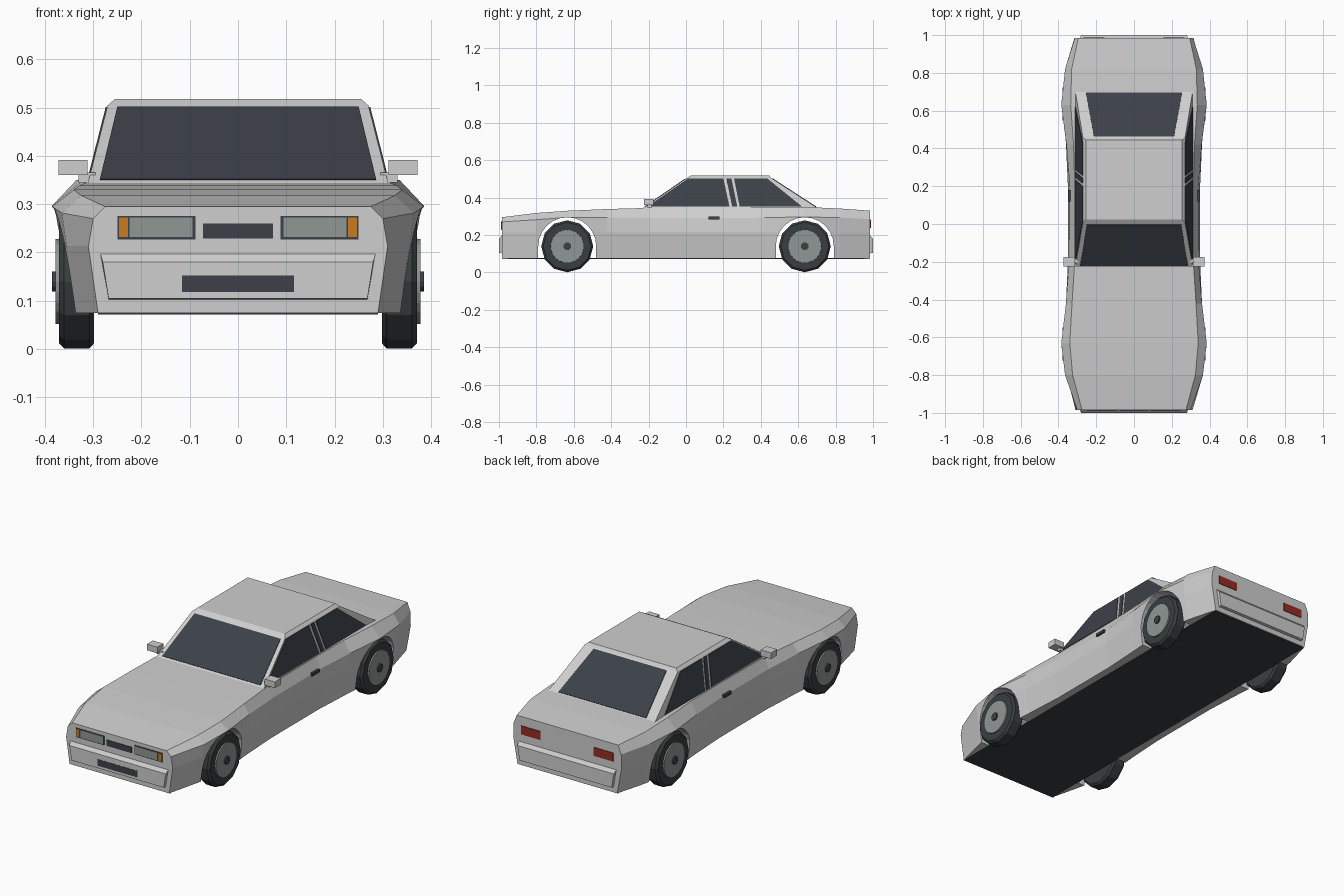
import bpy, bmesh, math
from mathutils import Vector

if "Cube" in bpy.data.objects:
    bpy.data.objects.remove(bpy.data.objects["Cube"], do_unlink=True)


def material(name, r, g, b):
    m = bpy.data.materials.new(name)
    m.use_nodes = True
    m.diffuse_color = (r, g, b, 1)
    bsdf = m.node_tree.nodes["Principled BSDF"]
    bsdf.inputs["Base Color"].default_value = (r, g, b, 1)
    bsdf.inputs["Roughness"].default_value = 0.7
    return m


PAINT = material("silver paint", 0.62, 0.62, 0.62)
GLASS = material("dark glass", 0.045, 0.053, 0.065)
RUBBER = material("black rubber", 0.04, 0.048, 0.052)
METAL = material("grey metal", 0.28, 0.31, 0.295)
AMBER = material("amber", 0.58, 0.2, 0.014)
RED = material("red", 0.31, 0.025, 0.018)


def finish(name, bm, mat):
    bmesh.ops.recalc_face_normals(bm, faces=bm.faces)
    me = bpy.data.meshes.new(name)
    bm.to_mesh(me)
    bm.free()
    me.materials.append(mat)
    ob = bpy.data.objects.new(name, me)
    bpy.context.collection.objects.link(ob)
    return ob


def loft(name, rings, mat):
    """Closed solid through rings of equal point count."""
    bm = bmesh.new()
    rows = [[bm.verts.new(p) for p in ring] for ring in rings]
    n = len(rows[0])
    for a, b in zip(rows, rows[1:]):
        for i in range(n):
            j = (i + 1) % n
            bm.faces.new((a[i], a[j], b[j], b[i]))
    bm.faces.new(rows[0])
    bm.faces.new(rows[-1])
    return finish(name, bm, mat)


def panel(name, pts, mat, t=0.003):
    """Thin plate centred on a flat outline."""
    pts = [Vector(p) for p in pts]
    n = (pts[1] - pts[0]).cross(pts[2] - pts[0]).normalized() * t
    return loft(name, [[p - n for p in pts], [p + n for p in pts]], mat)


def box(name, x, y, z, mat):
    rect = [(x[0], y[0]), (x[1], y[0]), (x[1], y[1]), (x[0], y[1])]
    return loft(name, [[(a, b, h) for a, b in rect] for h in z], mat)


def end_plate(name, x, z, y, mat, t):
    return panel(name, [(x[0], y, z[0]), (x[1], y, z[0]), (x[1], y, z[1]), (x[0], y, z[1])], mat, t)


# Body: y, then half widths at sill, waist, shoulder and top, then shoulder and top heights
BOTTOM, WAIST = 0.075, 0.213
sections = [
    (-0.985, 0.29, 0.31, 0.30, 0.275, 0.27, 0.295),
    (-0.80, 0.335, 0.355, 0.365, 0.325, 0.282, 0.318),
    (-0.63, 0.36, 0.375, 0.385, 0.34, 0.295, 0.33),
    (-0.42, 0.342, 0.36, 0.36, 0.328, 0.293, 0.339),
    (-0.2, 0.33, 0.35, 0.342, 0.314, 0.29, 0.345),
    (0.2, 0.33, 0.35, 0.34, 0.314, 0.29, 0.348),
    (0.42, 0.342, 0.36, 0.358, 0.32, 0.293, 0.35),
    (0.63, 0.36, 0.375, 0.385, 0.335, 0.297, 0.35),
    (0.82, 0.335, 0.355, 0.365, 0.33, 0.293, 0.342),
    (0.985, 0.29, 0.315, 0.313, 0.295, 0.285, 0.33),
]
rings = []
for y, sill, waist, shoulder, top, zs, zt in sections:
    half = [(sill, BOTTOM), (waist, WAIST), (shoulder, zs), (top, zt)]
    rings.append([(x, y, z) for x, z in half] + [(-x, y, z) for x, z in reversed(half)])
body = loft("body", rings, PAINT)

# Wheel arches cut through the body
AXLE_Y, AXLE_Z = 0.635, 0.14
for end in (-1, 1):
    arch = [(end * AXLE_Y + 0.155 * math.cos(math.pi * k / 12),
             AXLE_Z + 0.155 * math.sin(math.pi * k / 12)) for k in range(13)]
    arch = [(arch[0][0], 0.0)] + arch + [(arch[-1][0], 0.0)]
    cutter = loft("arch_cutter", [[(x, y, z) for y, z in arch] for x in (-0.5, 0.5)], PAINT)
    mod = body.modifiers.new("arch", 'BOOLEAN')
    mod.operation, mod.solver, mod.object = 'DIFFERENCE', 'EXACT', cutter
    bpy.context.view_layer.update()
    cut = bpy.data.meshes.new_from_object(body.evaluated_get(bpy.context.evaluated_depsgraph_get()))
    body.modifiers.clear()
    body.data = cut
    bpy.data.objects.remove(cutter, do_unlink=True)

box("floor", (-0.29, 0.29), (-0.98, 0.98), (0.072, 0.078), RUBBER)

# Bumpers
for name, s in (("front_bumper", -1), ("rear_bumper", 1)):
    profile = [(0.97, 0.1, 0.268), (1.0, 0.105, 0.268), (1.0, 0.18, 0.28), (0.985, 0.197, 0.285), (0.97, 0.197, 0.285)]
    loft(name, [[(m * x, s * y, z) for y, z, x in profile] for m in (-1, 1)], PAINT)

# Cabin
LOW, HIGH = 0.34, 0.505


def tier(x, y0, y1, z):
    return [(-x, y0, z), (x, y0, z), (x, y1, z), (-x, y1, z)]


loft("cabin", [tier(0.312, -0.235, 0.71, LOW), tier(0.27, 0.005, 0.455, HIGH),
               tier(0.255, 0.025, 0.445, 0.518)], PAINT)


def slope(a, b, z):
    return a + (b - a) * (z - LOW) / (HIGH - LOW)


# Windscreen and rear window lie on the cabin slopes
for name, ya, yb, low, high in (("windscreen", -0.235, 0.005, 0.286, 0.25),
                                ("rear_window", 0.71, 0.455, 0.255, 0.212)):
    panel(name, [(x, slope(ya, yb, z), z) for x, z in
                 ((-low, 0.35), (low, 0.35), (high, 0.5), (-high, 0.5))], GLASS)

# Side windows: lower front, upper front, upper back, lower back
windows = {
    "front_side_window": (-0.205, 0.01, 0.2, 0.232),
    "pillar_strip": (0.247, 0.216, 0.243, 0.274),
    "rear_side_window": (0.287, 0.257, 0.435, 0.62),
}
for side, s in (("left", 1), ("right", -1)):
    for name, ys in windows.items():
        panel(side + "_" + name, [(s * slope(0.312, 0.27, z), y, z)
                                  for y, z in zip(ys, (0.352, 0.501, 0.501, 0.352))], GLASS)

    # Mirrors and door handles
    xs = sorted((s * 0.312, s * 0.372))
    box(side + "_mirror", xs, (-0.225, -0.175), (0.36, 0.392), PAINT)
    box(side + "_mirror_stalk", sorted((s * 0.295, s * 0.33)), (-0.205, -0.185), (0.345, 0.366), PAINT)
    box(side + "_door_handle", sorted((s * 0.33, s * 0.35)), (0.12, 0.18), (0.283, 0.298), GLASS)

    # Lamps
    end_plate(side + "_lamp_frame", (s * 0.088, s * 0.25), (0.227, 0.276), -0.985, GLASS, 0.002)
    end_plate(side + "_headlamp", (s * 0.094, s * 0.225), (0.232, 0.272), -0.985, METAL, 0.004)
    end_plate(side + "_indicator", (s * 0.228, s * 0.247), (0.232, 0.272), -0.985, AMBER, 0.004)
    end_plate(side + "_tail_lamp", (s * 0.155, s * 0.268), (0.237, 0.282), 0.985, RED, 0.003)

# Front openings
end_plate("grille", (-0.073, 0.073), (0.229, 0.26), -0.985, GLASS, 0.003)
end_plate("lower_grille", (-0.116, 0.116), (0.118, 0.152), -0.999, GLASS, 0.002)


# Wheels: stacked rings along the axle
def turned(name, s, y, profile, mat, sides=12):
    loft(name, [[(s * x, y + r * math.cos(math.tau * k / sides), AXLE_Z + r * math.sin(math.tau * k / sides))
                 for k in range(sides)] for x, r in profile], mat)


for side, s in (("left", 1), ("right", -1)):
    for end, y in (("front", -AXLE_Y), ("rear", AXLE_Y)):
        name = end + "_" + side
        turned(name + "_tyre", s, y, [(0.298, 0.128), (0.308, 0.139), (0.36, 0.139), (0.371, 0.128)], RUBBER)
        turned(name + "_rim", s, y, [(0.35, 0.09), (0.378, 0.088)], METAL, 24)
        turned(name + "_hub", s, y, [(0.37, 0.021), (0.385, 0.021)], GLASS)
